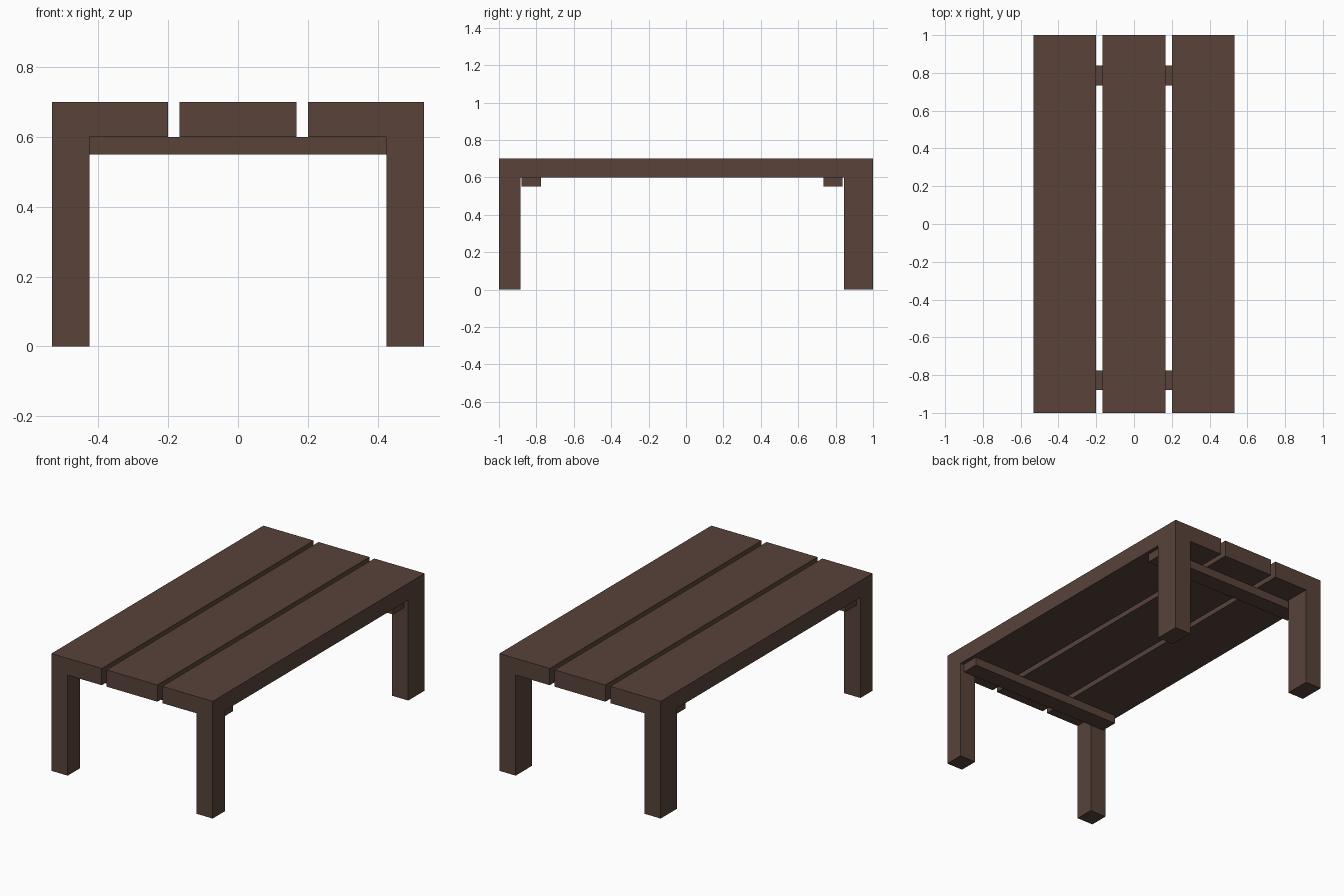
import bpy, bmesh
from mathutils import Vector

if "Cube" in bpy.data.objects:
    bpy.data.objects.remove(bpy.data.objects["Cube"])

wood = bpy.data.materials.new("dark_wood")
wood.diffuse_color = (0.098, 0.055, 0.042, 1)
wood.use_nodes = True
wood.node_tree.nodes["Principled BSDF"].inputs["Base Color"].default_value = wood.diffuse_color

HALF_W, TOP, UNDER = 0.533, 0.70, 0.60


def finish(name, bm):
    bmesh.ops.recalc_face_normals(bm, faces=bm.faces)
    mesh = bpy.data.meshes.new(name)
    bm.to_mesh(mesh)
    bm.free()
    mesh.materials.append(wood)
    obj = bpy.data.objects.new(name, mesh)
    bpy.context.collection.objects.link(obj)
    return obj


def box(x, y, z):
    bm = bmesh.new()
    bmesh.ops.create_cube(bm, size=1)
    for v in bm.verts:
        v.co = Vector([r[0] if c < 0 else r[1] for c, r in zip(v.co, (x, y, z))])
    return bm


# Outer planks, each with its two legs pulled down from the underside
def plank_with_legs(name, side):
    bm = box(sorted((side * 0.2, side * HALF_W)), (-1, 1), (UNDER, TOP))
    for co, no in (((side * 0.425, 0, 0), (1, 0, 0)),
                   ((0, -0.885, 0), (0, 1, 0)),
                   ((0, 0.845, 0), (0, 1, 0))):
        bmesh.ops.bisect_plane(bm, geom=bm.verts[:] + bm.edges[:] + bm.faces[:],
                               plane_co=co, plane_no=no)
    bm.normal_update()
    feet = []
    for f in bm.faces:
        c = f.calc_center_median()
        if (abs(c.z - UNDER) < 1e-4 and abs(c.x) > 0.425
                and (c.y < -0.885 or c.y > 0.845)):
            feet.append(f)
    ext = bmesh.ops.extrude_face_region(bm, geom=feet)["geom"]
    for v in ext:
        if isinstance(v, bmesh.types.BMVert):
            v.co.z = 0
    old = [f for f in feet if f.is_valid and abs(f.calc_center_median().z - UNDER) < 1e-4]
    if old:
        bmesh.ops.delete(bm, geom=old, context='FACES_ONLY')
    bmesh.ops.dissolve_limit(bm, angle_limit=0.01, verts=bm.verts, edges=bm.edges)
    finish(name, bm)


plank_with_legs("left_plank_and_legs", -1)
plank_with_legs("right_plank_and_legs", 1)

# Middle plank
finish("middle_plank", box((-0.168, 0.168), (-1, 1), (UNDER, TOP)))

# Cross bars under the planks, just inside the legs
finish("front_cross_bar", box((-0.511, 0.511), (-0.88, -0.776), (0.55, UNDER)))
finish("back_cross_bar", box((-0.511, 0.511), (0.734, 0.838), (0.55, UNDER)))
